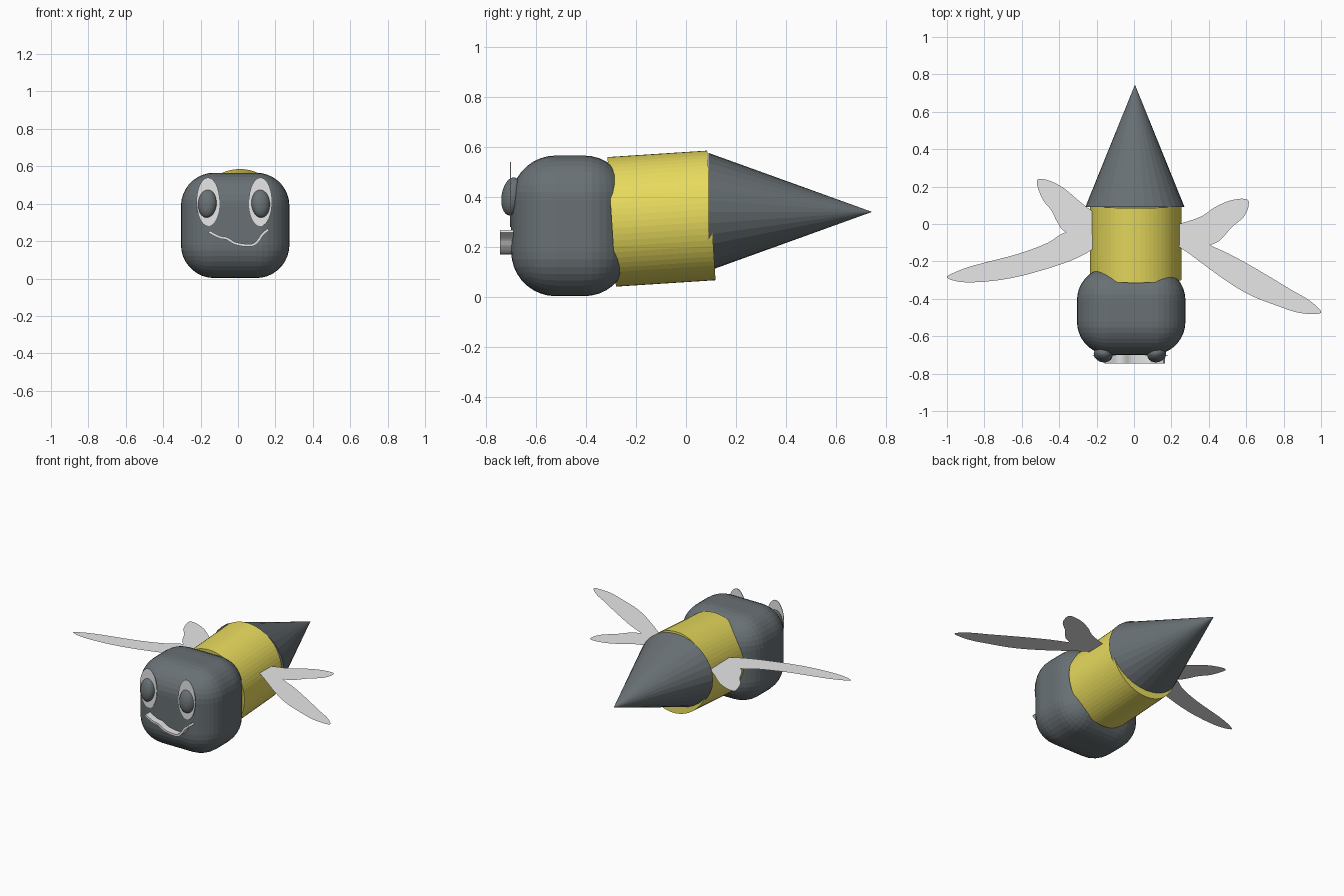
import bpy, bmesh, math
from mathutils import Matrix, Vector, Euler

cube = bpy.data.objects.get("Cube")
if cube:
    bpy.data.objects.remove(cube, do_unlink=True)


def material(name, rgb):
    m = bpy.data.materials.new(name)
    m.use_nodes = True
    m.diffuse_color = (*rgb, 1)
    m.node_tree.nodes["Principled BSDF"].inputs["Base Color"].default_value = (*rgb, 1)
    return m


charcoal = material("charcoal", (0.14, 0.163, 0.175))
yellow = material("yellow", (0.8, 0.7, 0.11))
pale = material("pale_grey", (0.8, 0.8, 0.8))


def finish(name, bm, mat):
    bmesh.ops.recalc_face_normals(bm, faces=bm.faces)
    mesh = bpy.data.meshes.new(name)
    bm.to_mesh(mesh)
    bm.free()
    mesh.materials.append(mat)
    obj = bpy.data.objects.new(name, mesh)
    bpy.context.collection.objects.link(obj)
    return obj


def place(loc, scale, rot=(0, 0, 0)):
    return Matrix.LocRotScale(Vector(loc), Euler(rot), Vector(scale))


def spline(pts, closed, steps=4):
    """Smooth curve through the given 2D points."""
    pts = [Vector(p) for p in pts]
    n = len(pts)
    get = (lambda i: pts[i % n]) if closed else (lambda i: pts[max(0, min(n - 1, i))])
    out = []
    for i in range(n if closed else n - 1):
        a, b, c, d = (get(i + k) for k in (-1, 0, 1, 2))
        for s in range(steps):
            t = s / steps
            out.append(0.5 * (2 * b + (c - a) * t + (2 * a - 5 * b + 4 * c - d) * t * t
                              + (3 * b - a - 3 * c + d) * t ** 3))
    return out if closed else out + [pts[-1]]


# Head: heavily rounded box
bm = bmesh.new()
bmesh.ops.create_cube(bm, size=1, matrix=place((-0.015, -0.465, 0.284), (0.58, 0.47, 0.563)))
bmesh.ops.bevel(bm, geom=bm.edges[:], offset=0.178, segments=9, profile=0.5, affect='EDGES')
finish("head", bm, charcoal)

# Body: slightly tilted oval drum
bm = bmesh.new()
bmesh.ops.create_cone(bm, cap_ends=True, segments=64, radius1=1, radius2=1, depth=1,
                      matrix=place((0.01, -0.098, 0.313), (0.245, 0.26, 0.4),
                                   (math.radians(-86.3), 0, 0)))
finish("body", bm, yellow)

# Tail: pointed cone
bm = bmesh.new()
bmesh.ops.create_cone(bm, cap_ends=True, segments=32, radius1=1, radius2=0, depth=1,
                      matrix=place((0.005, 0.418, 0.34), (0.265, 0.236, 0.654),
                                   (math.radians(-90), 0, 0)))
finish("tail_cone", bm, charcoal)

# Eyes: thin oval plates with bulging pupils
for side, x, px, turn in (("right", -0.16, -0.165, -0.25), ("left", 0.12, 0.122, 0.25)):
    bm = bmesh.new()
    bmesh.ops.create_cone(bm, cap_ends=True, segments=32, radius1=1, radius2=1, depth=1,
                          matrix=place((x, -0.702, 0.41), (0.062, 0.13, 0.004),
                                       (math.radians(90), 0, 0)))
    finish(side + "_eye", bm, pale)
    bm = bmesh.new()
    bmesh.ops.create_uvsphere(bm, u_segments=32, v_segments=16, radius=1,
                              matrix=place((px, -0.698, 0.402), (0.051, 0.04, 0.077),
                                           (-0.15, 0, turn)))
    finish(side + "_pupil", bm, charcoal)

# Mouth: curved ribbon pushed out from the face
smile = spline([(-0.155, 0.25), (-0.1, 0.222), (-0.06, 0.214), (-0.02, 0.19), (0.03, 0.179),
                (0.08, 0.18), (0.11, 0.205), (0.13, 0.235), (0.162, 0.262)], False)
bm = bmesh.new()
rings = []
for i, p in enumerate(smile):
    t = (smile[min(i + 1, len(smile) - 1)] - smile[max(i - 1, 0)]).normalized()
    off = Vector((-t.y, t.x)) * 0.007
    rings.append([bm.verts.new((q.x, y, q.y)) for q, y in
                  ((p + off, -0.745), (p - off, -0.745), (p - off, -0.69), (p + off, -0.69))])
for a, b in zip(rings, rings[1:]):
    for k in range(4):
        bm.faces.new((a[k], a[k - 1], b[k - 1], b[k]))
bm.faces.new(rings[0])
bm.faces.new(rings[-1])
finish("mouth", bm, pale)

# Wings: flat blades, one long and one short on each side
wings = {
    "right_long_wing": [(-0.18, -0.04), (-0.36, -0.043), (-0.46, -0.1), (-0.62, -0.16),
                        (-0.85, -0.22), (-0.95, -0.255), (-1.0, -0.287), (-0.9, -0.312),
                        (-0.7, -0.297), (-0.5, -0.25), (-0.3, -0.18), (-0.18, -0.1)],
    "right_short_wing": [(-0.18, 0.02), (-0.3, 0.128), (-0.385, 0.198), (-0.47, 0.237),
                         (-0.52, 0.23), (-0.49, 0.134), (-0.44, 0.07), (-0.41, 0.01),
                         (-0.36, -0.045), (-0.2, -0.08)],
    "left_long_wing": [(0.2, -0.02), (0.417, -0.118), (0.54, -0.176), (0.7, -0.267),
                       (0.834, -0.348), (0.94, -0.41), (1.0, -0.475), (0.888, -0.476),
                       (0.754, -0.433), (0.62, -0.38), (0.487, -0.3), (0.29, -0.155),
                       (0.2, -0.09)],
    "left_short_wing": [(0.2, -0.02), (0.353, 0.037), (0.433, 0.09), (0.524, 0.128),
                        (0.61, 0.128), (0.594, 0.048), (0.524, -0.016), (0.417, -0.11),
                        (0.2, -0.09)],
}
for name, outline in wings.items():
    bm = bmesh.new()
    face = bm.faces.new([bm.verts.new((p.x, p.y, 0.395)) for p in spline(outline, True)])
    face.normal_update()
    if face.normal.z < 0:
        face.normal_flip()
    bmesh.ops.triangulate(bm, faces=[face])
    finish(name, bm, pale)
